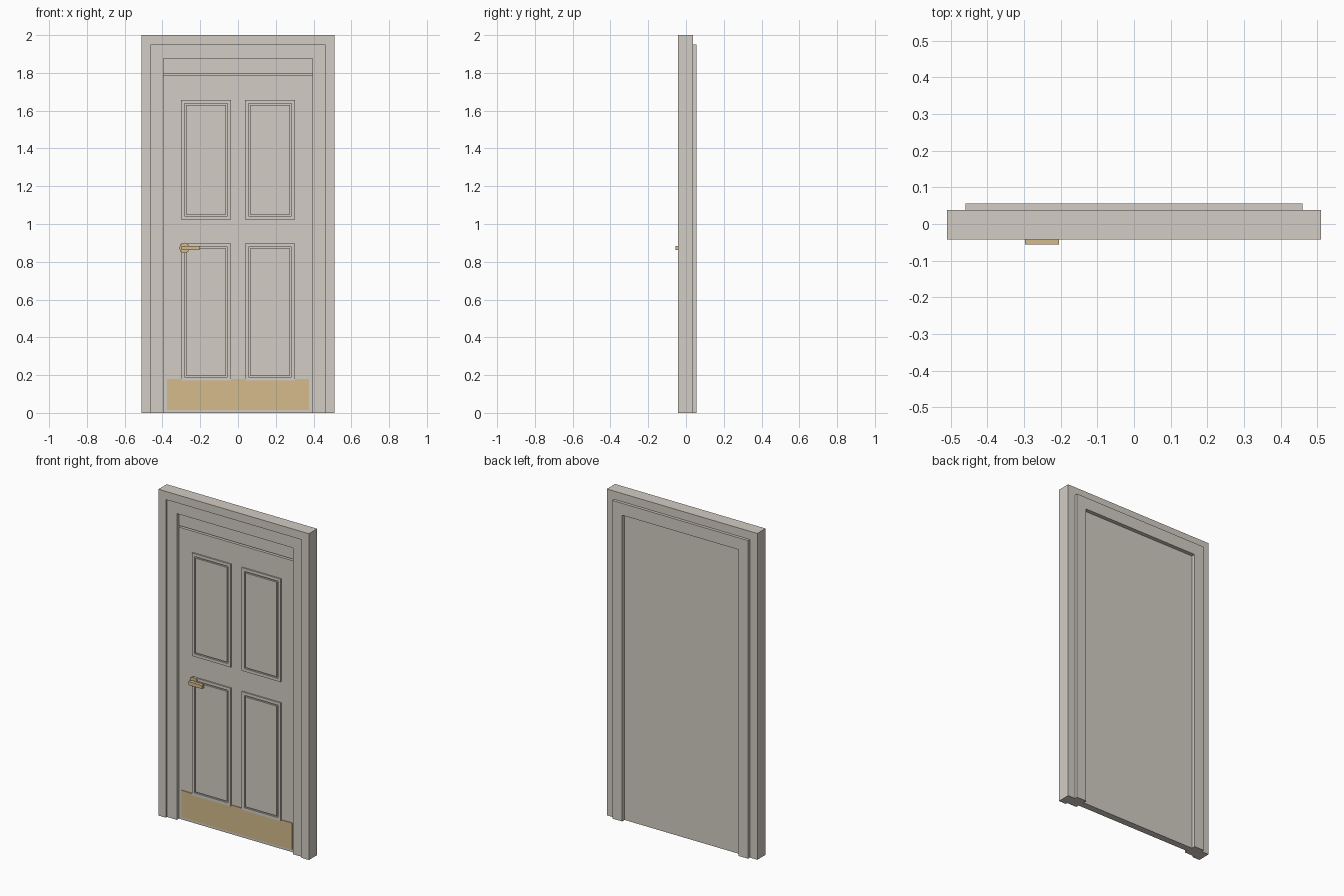
import bpy
import math

cube = bpy.data.objects.get("Cube")
if cube:
    bpy.data.objects.remove(cube, do_unlink=True)


def make_material(name, color):
    mat = bpy.data.materials.new(name)
    mat.use_nodes = True
    mat.diffuse_color = color
    mat.node_tree.nodes["Principled BSDF"].inputs["Base Color"].default_value = color
    return mat


PAINT = make_material("warm_grey_paint", (0.65, 0.605, 0.55, 1))
BRASS = make_material("dull_brass", (0.66, 0.50, 0.265, 1))


def add_mesh(name, verts, faces, mat):
    mesh = bpy.data.meshes.new(name)
    mesh.from_pydata(verts, [], faces)
    mesh.materials.append(mat)
    obj = bpy.data.objects.new(name, mesh)
    bpy.context.collection.objects.link(obj)
    return obj


def box(name, xs, ys, zs, mat):
    verts = [(x, y, z) for x in xs for y in ys for z in zs]
    faces = [(0, 1, 3, 2), (4, 6, 7, 5), (0, 4, 5, 1),
             (2, 3, 7, 6), (0, 2, 6, 4), (1, 5, 7, 3)]
    return add_mesh(name, verts, faces, mat)


def arch(name, outer, inner, top, inner_top, front, back, mat):
    """Square door surround: an upside-down U outline extruded in depth."""
    outline = [(-outer, 0), (-inner, 0), (-inner, inner_top), (inner, inner_top),
               (inner, 0), (outer, 0), (outer, top), (-outer, top)]
    n = len(outline)
    verts = [(x, y, z) for y in (front, back) for x, z in outline]
    caps = [(0, 1, 2, 7), (2, 3, 6, 7), (3, 4, 5, 6)]
    faces = caps + [tuple(i + n for i in reversed(f)) for f in caps]
    faces += [(i, i + n, (i + 1) % n + n, (i + 1) % n) for i in range(n)]
    return add_mesh(name, verts, faces, mat)


def ring(name, xs, ys, zs, width, mat):
    """Rectangular moulding: an outer and an inner rectangle bridged in depth."""
    (x0, x1), (z0, z1) = xs, zs
    verts = []
    for y in ys:
        for w in (0, width):
            verts += [(x0 + w, y, z0 + w), (x1 - w, y, z0 + w),
                      (x1 - w, y, z1 - w), (x0 + w, y, z1 - w)]
    faces = []
    for i in range(4):
        j = (i + 1) % 4
        faces += [(i, j, j + 4, i + 4), (i + 12, j + 12, j + 8, i + 8),
                  (i + 8, j + 8, j, i), (i + 4, j + 4, j + 12, i + 12)]
    return add_mesh(name, verts, faces, mat)


def disc(name, radius, sides, x, z, front, back, mat):
    bpy.ops.mesh.primitive_cylinder_add(
        vertices=sides, radius=radius, depth=back - front,
        location=(x, (front + back) / 2, z), rotation=(math.pi / 2, 0, 0))
    obj = bpy.context.object
    obj.name = name
    obj.data.materials.append(mat)
    return obj


# Stepped surround: outer casing and the jamb set further back
arch("outer_casing", 0.51, 0.46, 2.0, 1.95, -0.042, 0.038, PAINT)
arch("inner_jamb", 0.46, 0.394, 1.95, 1.877, -0.03, 0.056, PAINT)

# Door leaf and header board, parted by a groove over a full-height backing
DOOR = -0.01
box("door_backing", (-0.394, 0.394), (0.015, 0.032), (0, 1.877), PAINT)
box("door_leaf", (-0.394, 0.394), (DOOR, 0.015), (0, 1.787), PAINT)
box("header_board", (-0.394, 0.394), (DOOR, 0.015), (1.797, 1.877), PAINT)

# Four panels, each a raised moulding around a raised field
RAISED = DOOR - 0.008
INSET = 0.026
for side, left, right in (("right", -0.301, -0.037), ("left", 0.037, 0.301)):
    for row, low, high in (("lower", 0.172, 0.897), ("upper", 1.025, 1.657)):
        ring(f"{row}_{side}_panel_moulding", (left, right), (RAISED, DOOR),
             (low, high), 0.018, PAINT)
        box(f"{row}_{side}_panel_field", (left + INSET, right - INSET),
            (RAISED, DOOR), (low + INSET, high - INSET), PAINT)

# Brass kick plate and lever handle
box("kick_plate", (-0.375, 0.375), (DOOR - 0.004, DOOR), (0.015, 0.18), BRASS)
disc("handle_rosette", 0.028, 8, -0.284, 0.873, -0.026, DOOR, BRASS)
disc("handle_spindle", 0.009, 8, -0.284, 0.873, -0.036, -0.026, BRASS)
box("handle_lever", (-0.298, -0.205), (-0.056, -0.036), (0.862, 0.884), BRASS)
